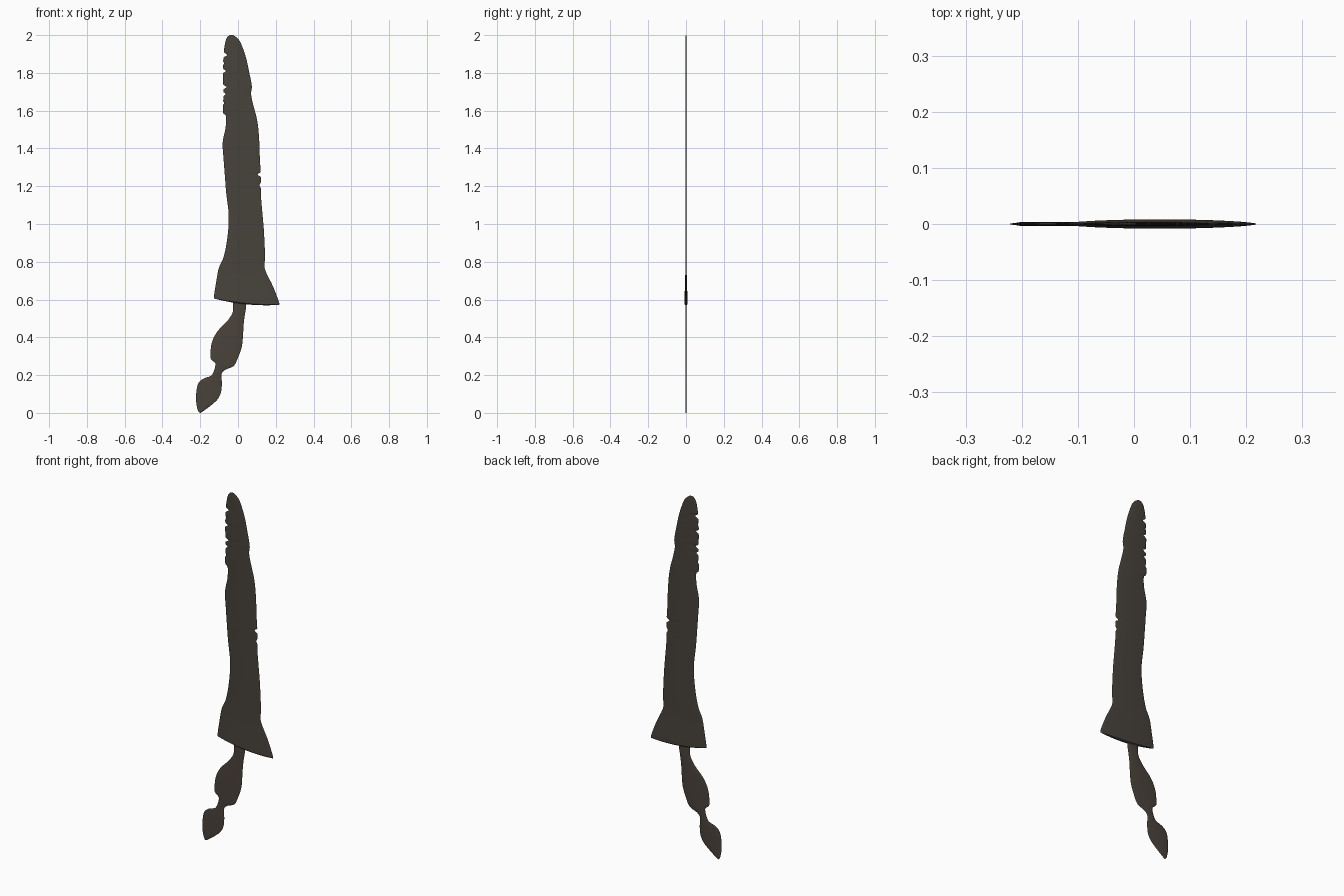
import bpy, bmesh, math
from mathutils import Vector


def material(name, rgb):
    m = bpy.data.materials.new(name)
    m.diffuse_color = (*rgb, 1)
    return m


iron = material("dark iron", (0.064, 0.055, 0.044))
wood = material("dark brown handle", (0.068, 0.055, 0.043))


def catmull(a, b, c, d, t):
    return tuple(0.5 * (2 * q + (r - p) * t + (2 * p - 5 * q + 4 * r - s) * t * t
                        + (3 * q - p - 3 * r + s) * t ** 3)
                 for p, q, r, s in zip(a, b, c, d))


def smooth_rows(rows, steps):
    ext = [rows[0]] + rows + [rows[-1]]
    out = [catmull(*ext[i:i + 4], k / steps)
           for i in range(len(rows) - 1) for k in range(steps)]
    return out + [rows[-1]]


def notch(z, notches):
    return sum(d * max(0, 1 - abs(z - zn) / w) for zn, d, w in notches)


def loft(name, rows, steps, thick, mat, left=(), right=(), sag=0.0):
    """Skin a lens-shaped section between a left and a right outline."""
    n = 16
    bm = bmesh.new()
    rings = []
    rows = smooth_rows(rows, steps)
    for i, (xl, zl, xr, zr) in enumerate(rows):
        a = Vector((xl + notch(zl, left), 0, zl))
        b = Vector((xr - notch(zr, right), 0, zr))
        t = i / (len(rows) - 1)
        us = [-math.cos(math.pi * k / n) for k in range(n + 1)]
        ring = []
        for side, seq in ((-1, us), (1, us[-2:0:-1])):
            for u in seq:
                p = a.lerp(b, (u + 1) / 2)
                lens = max(0, 1 - u * u) ** 0.6
                p.z -= sag * (1 - u * u) * (1 - t) ** 20
                p.y = side * thick(p.z, t) * lens
                ring.append(bm.verts.new(p))
        rings.append(ring)
    m = 2 * n
    for r, s in zip(rings, rings[1:]):
        for k in range(m):
            bm.faces.new((r[k], r[(k + 1) % m], s[(k + 1) % m], s[k]))
    bm.faces.new(rings[0])
    bm.faces.new(rings[-1])
    bmesh.ops.recalc_face_normals(bm, faces=bm.faces)
    me = bpy.data.meshes.new(name)
    bm.to_mesh(me)
    bm.free()
    me.materials.append(mat)
    ob = bpy.data.objects.new(name, me)
    bpy.context.collection.objects.link(ob)
    bpy.ops.object.select_all(action='DESELECT')
    ob.select_set(True)
    bpy.context.view_layer.objects.active = ob
    bpy.ops.object.shade_smooth_by_angle(angle=math.radians(40))


# Blade: left x, left z, right x, right z, from the flared base to the tip
blade = [
    (-0.125, 0.605, 0.218, 0.572), (-0.127, 0.62, 0.216, 0.59),
    (-0.116, 0.69, 0.185, 0.67), (-0.102, 0.765, 0.143, 0.76),
    (-0.078, 0.82, 0.143, 0.82), (-0.062, 0.89, 0.141, 0.89),
    (-0.051, 0.98, 0.136, 0.98), (-0.050, 1.06, 0.129, 1.06),
    (-0.062, 1.16, 0.121, 1.16), (-0.070, 1.26, 0.121, 1.26),
    (-0.076, 1.34, 0.116, 1.34), (-0.081, 1.43, 0.113, 1.43),
    (-0.066, 1.51, 0.107, 1.51), (-0.064, 1.57, 0.097, 1.57),
    (-0.080, 1.595, 0.090, 1.595), (-0.077, 1.68, 0.070, 1.68),
    (-0.078, 1.73, 0.073, 1.73), (-0.080, 1.80, 0.060, 1.80),
    (-0.078, 1.87, 0.045, 1.87), (-0.073, 1.93, 0.026, 1.93),
    (-0.062, 1.98, 0.005, 1.975), (-0.045, 2.0, -0.025, 2.0),
]


def blade_thick(z, t):
    swell = 0.0045 * max(0, 1 - max(0, z - 0.60) / 0.14) ** 1.2
    return (0.0038 + swell) * min(1, 0.4 + t * 45) * min(1, 0.3 + (1 - t) * 12)


loft("blade", blade, 14, blade_thick, iron,
     left=[(1.895, 0.022, 0.013), (1.81, 0.018, 0.012), (1.725, 0.02, 0.012),
           (1.688, 0.014, 0.01), (1.64, 0.008, 0.01), (1.85, 0.006, 0.01)],
     right=[(1.262, 0.022, 0.012), (1.205, 0.008, 0.015)], sag=0.014)

# Grip: swollen leaf shape with a narrow neck under the blade
grip = [
    (-0.024, 0.605, 0.034, 0.60), (-0.026, 0.57, 0.043, 0.565),
    (-0.029, 0.53, 0.038, 0.53), (-0.058, 0.485, 0.031, 0.48),
    (-0.110, 0.43, 0.027, 0.42), (-0.139, 0.37, 0.020, 0.35),
    (-0.146, 0.30, -0.005, 0.28), (-0.138, 0.279, -0.025, 0.247),
    (-0.120, 0.262, -0.068, 0.228), (-0.126, 0.225, -0.086, 0.208),
    (-0.140, 0.198, -0.088, 0.185),
]
loft("grip", grip, 6, lambda z, t: 0.0036, wood)

# Pommel: small leaf-shaped bulb
pommel = [
    (-0.138, 0.200, -0.088, 0.19), (-0.150, 0.193, -0.086, 0.17),
    (-0.185, 0.180, -0.086, 0.14), (-0.211, 0.155, -0.091, 0.105),
    (-0.221, 0.105, -0.108, 0.072), (-0.221, 0.055, -0.140, 0.042),
    (-0.214, 0.018, -0.180, 0.012), (-0.206, 0.002, -0.198, 0.0),
]
loft("pommel", pommel, 6, lambda z, t: 0.0034, wood)
